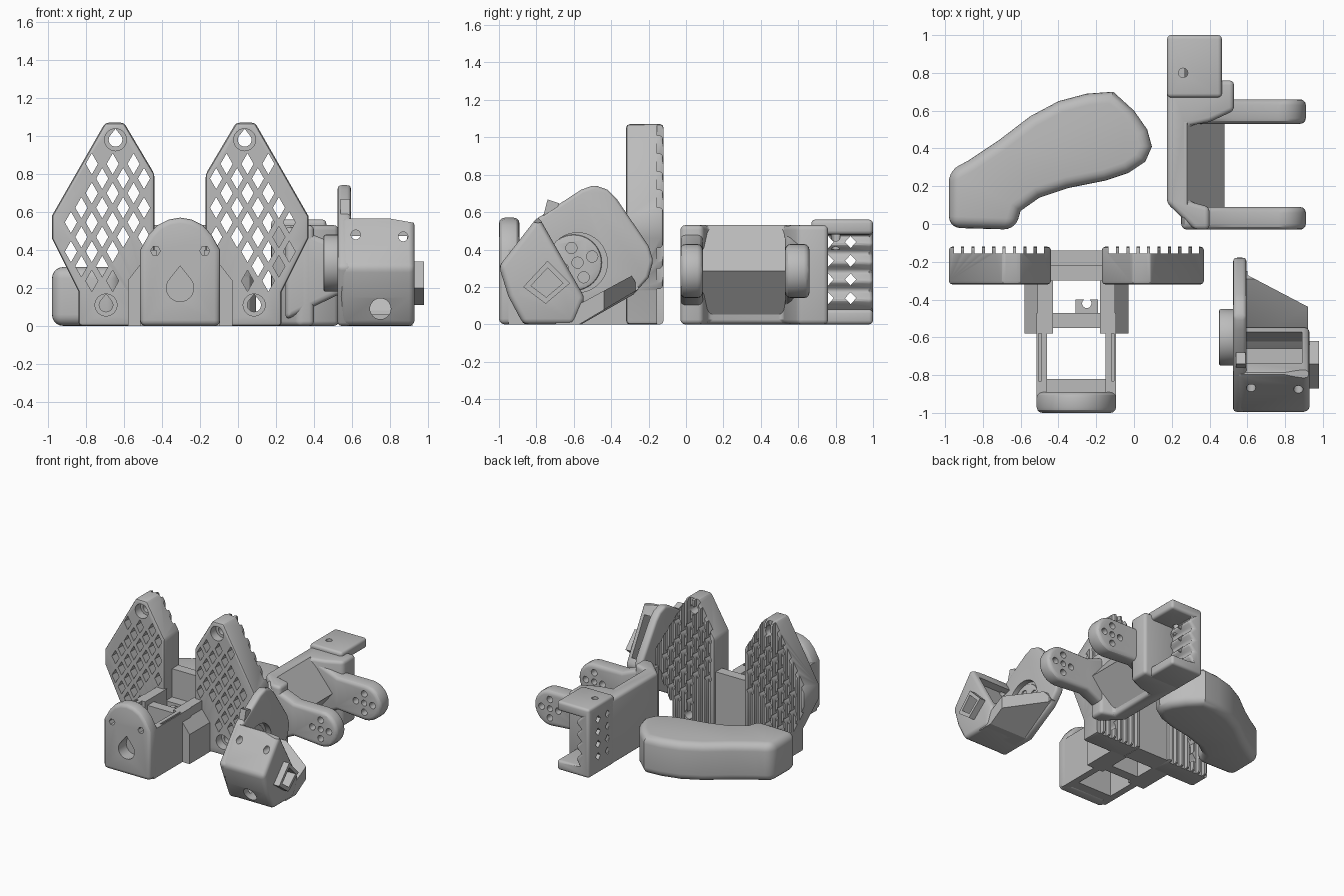
import bpy, bmesh, math
from mathutils import Vector

if "Cube" in bpy.data.objects:
    bpy.data.objects.remove(bpy.data.objects["Cube"])

grey = bpy.data.materials.new("plain_grey")
grey.use_nodes = True
grey.diffuse_color = (0.5, 0.5, 0.5, 1)
grey.node_tree.nodes["Principled BSDF"].inputs["Base Color"].default_value = (0.5, 0.5, 0.5, 1)
MID = -0.305  # mirror plane of the double bracket


def place(axis, a, b, h):
    return {"x": (h, a, b), "y": (a, h, b), "z": (a, b, h)}[axis]


def mesh_object(name, outlines, axis, lo, hi):
    """Extrude one or more outlines along an axis into one object."""
    bm = bmesh.new()
    for pts in outlines:
        face = bm.faces.new([bm.verts.new(place(axis, a, b, lo)) for a, b in pts])
        moved = bmesh.ops.extrude_face_region(bm, geom=[face])["geom"]
        verts = [v for v in moved if isinstance(v, bmesh.types.BMVert)]
        bmesh.ops.translate(bm, verts=verts, vec=Vector(place(axis, 0, 0, hi - lo)))
    bmesh.ops.recalc_face_normals(bm, faces=bm.faces)
    me = bpy.data.meshes.new(name)
    bm.to_mesh(me)
    bm.free()
    ob = bpy.data.objects.new(name, me)
    bpy.context.collection.objects.link(ob)
    me.materials.append(grey)
    return ob


def apply(ob, mod):
    with bpy.context.temp_override(object=ob, active_object=ob, selected_objects=[ob]):
        bpy.ops.object.modifier_apply(modifier=mod.name)


def prism(name, pts, axis, lo, hi, bevel=0.0, segments=3, angle=30):
    ob = mesh_object(name, [pts], axis, lo, hi)
    if bevel:
        mod = ob.modifiers.new("round", "BEVEL")
        mod.width, mod.segments = bevel, segments
        mod.limit_method, mod.angle_limit = "ANGLE", math.radians(angle)
        apply(ob, mod)
    return ob


def cut(ob, outlines, axis, lo, hi):
    tool = mesh_object("cutter", outlines, axis, lo, hi)
    tool.hide_render = True
    mod = ob.modifiers.new("cut", "BOOLEAN")
    mod.operation, mod.solver, mod.object = "DIFFERENCE", "EXACT", tool
    apply(ob, mod)
    bpy.data.objects.remove(tool)


def rect(a0, a1, b0, b1):
    return [(a0, b0), (a1, b0), (a1, b1), (a0, b1)]


def circle(a, b, r, n=24):
    return [(a + r * math.cos(math.tau * i / n), b + r * math.sin(math.tau * i / n)) for i in range(n)]


def teardrop(a, b, r):
    arc = [math.radians(135 + 270 * i / 18) for i in range(19)]
    return [(a, b + r * 1.6)] + [(a + r * math.cos(t), b + r * math.sin(t)) for t in arc]


def diamond(a, b, w, h):
    return [(a - w, b), (a, b - h), (a + w, b), (a, b + h)]


def mirrored(pts, s):
    return [(MID + s * u, z) for u, z in pts]


# perforated plates, outline measured from the mirror plane
PLATE = [(0.295, 1.07), (0.395, 1.07), (0.675, 0.58), (0.675, 0.46), (0.535, 0.18),
         (0.535, 0), (0.135, 0), (0.135, 0.8)]


def plate_margin(u, z):
    gaps = []
    for i, (a, b) in enumerate(PLATE):
        c, d = PLATE[(i + 1) % len(PLATE)]
        if i != 4:
            gaps.append(((b - d) * (u - a) + (c - a) * (z - b)) / math.hypot(c - a, d - b))
    return min(-g for g in gaps)


lattice = []
for row in range(12):
    for col in range(7):
        u = 0.19 + col * 0.11 + (row % 2) * 0.055
        z = 0.16 + row * 0.077
        near_bolt = math.hypot(u - 0.34, z - 0.98) < 0.12 or math.hypot(u - 0.39, z - 0.11) < 0.13
        if plate_margin(u, z) > 0.045 and not near_bolt and (z > 0.45 or u > 0.3):
            lattice.append((u, z))

for s, side in ((-1, "right"), (1, "left")):
    plate = prism(side + "_plate", mirrored(PLATE, s), "y", -0.32, -0.12, 0.018, 2)
    grooves = [mirrored(rect(u - 0.019, u + 0.019, -0.1, 1.2), s)
               for u in [0.19 + 0.055 * i for i in range(9)]]
    cut(plate, grooves, "y", -0.155, -0.05)
    cut(plate, [mirrored(diamond(u, z, 0.032, 0.056), s) for u, z in lattice], "y", -0.4, 0)
    bolts = [(0.34, 0.98), (0.39, 0.11)]
    cut(plate, [mirrored(circle(u, z, 0.058), s) for u, z in bolts], "y", -0.4, -0.25)
    cut(plate, [mirrored(teardrop(u, z, 0.036), s) for u, z in bolts], "y", -0.4, 0)
    # side arm from the plate to the front box
    arm = [(0.125, 0), (0.275, 0), (0.275, 0.24), (0.205, 0.33), (0.205, 0.4), (0.125, 0.4)]
    prism(side + "_bracket_arm", mirrored(arm, s), "y", -0.58, -0.3)
    # box side wall with a long slot
    wall = prism(side + "_box_wall", mirrored(rect(0.155, 0.21, 0, 0.4), s), "y", -0.95, -0.47)
    cut(wall, [mirrored(rect(0.185, 0.2, -0.58, -0.83), s)], "z", 0.1, 0.5)

# bridge between the plates
prism("bridge", rect(-0.45, -0.16, 0, 0.53), "y", -0.22, -0.14)
prism("bridge_step", rect(-0.45, -0.16, 0, 0.3), "y", -0.3, -0.21)

# front box
half = [(0.21, 0), (0.21, 0.4), (0.165, 0.48), (0.12, 0.53), (0.06, 0.56)]
dome = mirrored(half, 1) + [(MID, 0.57)] + mirrored(half, -1)[::-1]
front = prism("box_front", dome, "y", -1, -0.89, 0.03)
cut(front, [teardrop(MID, 0.2, 0.072)], "y", -1.1, -0.8)
cut(front, [circle(MID + s * 0.13, 0.395, 0.026, 6) for s in (-1, 1)], "y", -1.1, -0.8)
prism("box_front_ledge", rect(-0.47, -0.14, 0, 0.36), "y", -0.9, -0.82)
prism("box_back", rect(-0.47, -0.14, 0, 0.36), "y", -0.55, -0.47)
hook = prism("cable_hook", rect(-0.31, -0.19, -0.48, -0.4), "z", 0.2, 0.34)
cut(hook, [circle(-0.25, -0.42, 0.025, 16)], "z", 0.1, 0.5)

# curved palm rest
rest = [(-0.98, -0.02), (-0.98, 0.28), (-0.87, 0.34), (-0.72, 0.44), (-0.55, 0.57), (-0.4, 0.65),
        (-0.25, 0.69), (-0.11, 0.70), (0, 0.6), (0.07, 0.5), (0.095, 0.41), (0.06, 0.33),
        (-0.03, 0.27), (-0.15, 0.23), (-0.35, 0.19), (-0.5, 0.14), (-0.6, 0.07), (-0.63, -0.03)]
prism("palm_rest", rest, "z", 0, 0.31, 0.06, 5, 60)

# forked bracket: back wall, wedge and two arms
wall = [(0.175, 0.11), (0.32, -0.03), (0.4, -0.03), (0.4, 0.09), (0.29, 0.12), (0.29, 0.52),
        (0.4, 0.54), (0.53, 0.6), (0.53, 0.76), (0.175, 0.76)]
prism("fork_wall", wall, "z", 0, 0.53, 0.025)
prism("fork_wedge", [(0.25, 0.04), (0.28, 0.04), (0.48, 0.285), (0.28, 0.53), (0.25, 0.53)],
      "y", 0.08, 0.54)
tip = [(0.765 + 0.145 * math.sin(math.pi * i / 14), 0.285 - 0.145 * math.cos(math.pi * i / 14))
       for i in range(15)]
outline = [(0.25, 0.03), (0.52, 0.16)] + tip + [(0.52, 0.43), (0.37, 0.49), (0.25, 0.53)]
for name, y0, y1 in (("front_fork_arm", -0.03, 0.09), ("back_fork_arm", 0.53, 0.66)):
    arm = prism(name, outline, "y", y0, y1, 0.03, 3, 40)
    holes = [circle(0.765 + 0.075 * math.cos(t), 0.285 + 0.075 * math.sin(t), 0.026, 16)
             for t in [math.tau * i / 4 for i in range(4)]]
    cut(arm, holes + [circle(0.765, 0.285, 0.024, 16)], "y", -1, 1)

# channel at the end of the fork, with a ribbed inner face
ribs = [(0.25 + 0.05 * (i % 2), 0.48 - 0.05 * i) for i in range(9)]
channel = [(0.175, 0), (0.465, 0), (0.465, 0.08), (0.25, 0.08)] + ribs[::-1]
channel += [(0.465, 0.48), (0.465, 0.56), (0.175, 0.56)]
block = prism("end_channel", channel, "y", 0.67, 1, 0.025, 3, 80)
cut(block, [diamond(y, 0.14 + 0.1 * i, 0.03, 0.032) for y in (0.76, 0.88) for i in range(4)],
    "x", 0, 0.6)
cut(block, [circle(0.26, 0.8, 0.025, 16)], "z", 0.4, 0.7)

# tilted pod: side plate, knob, hollow shell
side = [(-1, 0.31), (-0.79, 0.57), (-0.56, 0.72), (-0.49, 0.745), (-0.42, 0.72), (-0.37, 0.67),
        (-0.2, 0.42), (-0.175, 0.34), (-0.2, 0.25), (-0.28, 0.16), (-0.56, 0), (-0.87, 0)]
plate = prism("pod_side_plate", side, "x", 0.525, 0.595, 0.02)
cut(plate, [circle(-0.58, 0.33, 0.16, 40)], "x", 0.55, 0.7)
knob = prism("pod_knob", circle(-0.6, 0.33, 0.15, 40), "x", 0.45, 0.56, 0.01, 2)
spots = [circle(-0.58 + 0.085 * math.cos(t), 0.33 + 0.085 * math.sin(t), 0.03, 16)
         for t in [math.tau * (i + 0.25) / 4 for i in range(4)]]
cut(knob, spots + [circle(-0.58, 0.33, 0.03, 16)], "x", 0.4, 0.7)

collar = [(-0.87, 0.2), (-0.74, 0.34), (-0.62, 0.22), (-0.75, 0.11)]
hollow = [(-0.74 + (y + 0.74) * 0.68, 0.22 + (z - 0.22) * 0.68) for y, z in collar]
shell_side = [(-1, 0.31), (-0.79, 0.58), (-0.54, 0.14), (-0.6, 0), (-0.87, 0), (-0.95, 0.15)]
shell = prism("pod_shell", shell_side, "x", 0.54, 0.93, 0.03)
cut(shell, [[(0.6, 0.6), (1, 0.53), (1, 0.8), (0.6, 0.8)]], "y", -1.2, 0)
cut(shell, [[(-0.93, 0.29), (-0.79, 0.47), (-0.68, 0.5), (-0.57, 0.2), (-0.63, 0.06), (-0.85, 0.06)]],
    "x", 0.595, 0.89)
cut(shell, [hollow], "x", 0.8, 1)
cut(shell, [circle(0.62, 0.48, 0.025, 16), circle(0.87, 0.47, 0.025, 16), circle(0.75, 0.09, 0.055)],
    "y", -1.2, -0.78)
rim = prism("pod_collar", collar, "x", 0.9, 0.98)
cut(rim, [hollow], "x", 0.8, 1.1)
lower = prism("pod_lower_wall", [(-0.29, 0.26), (-0.25, 0.19), (-0.57, 0), (-0.7, 0), (-0.66, 0.06)],
              "x", 0.56, 0.92)
cut(lower, [[(0.6, -0.27), (1, -0.48), (1, 0), (0.6, 0)]], "z", -0.2, 0.5)
for y in (-0.74, -0.66):
    prism("pod_clip", [(y - 0.03, 0.55), (y + 0.03, 0.53), (y + 0.06, 0.62 - (y + 0.7) * 0.7),
                       (y, 0.64 - (y + 0.7) * 0.7)], "x", 0.54, 0.59)

for ob in bpy.context.collection.objects:
    if ob.type == "MESH" and ob.data.materials and ob.data.materials[0] == grey:
        with bpy.context.temp_override(object=ob, active_object=ob, selected_objects=[ob],
                                       selected_editable_objects=[ob]):
            bpy.ops.object.shade_smooth_by_angle(angle=math.radians(30))
